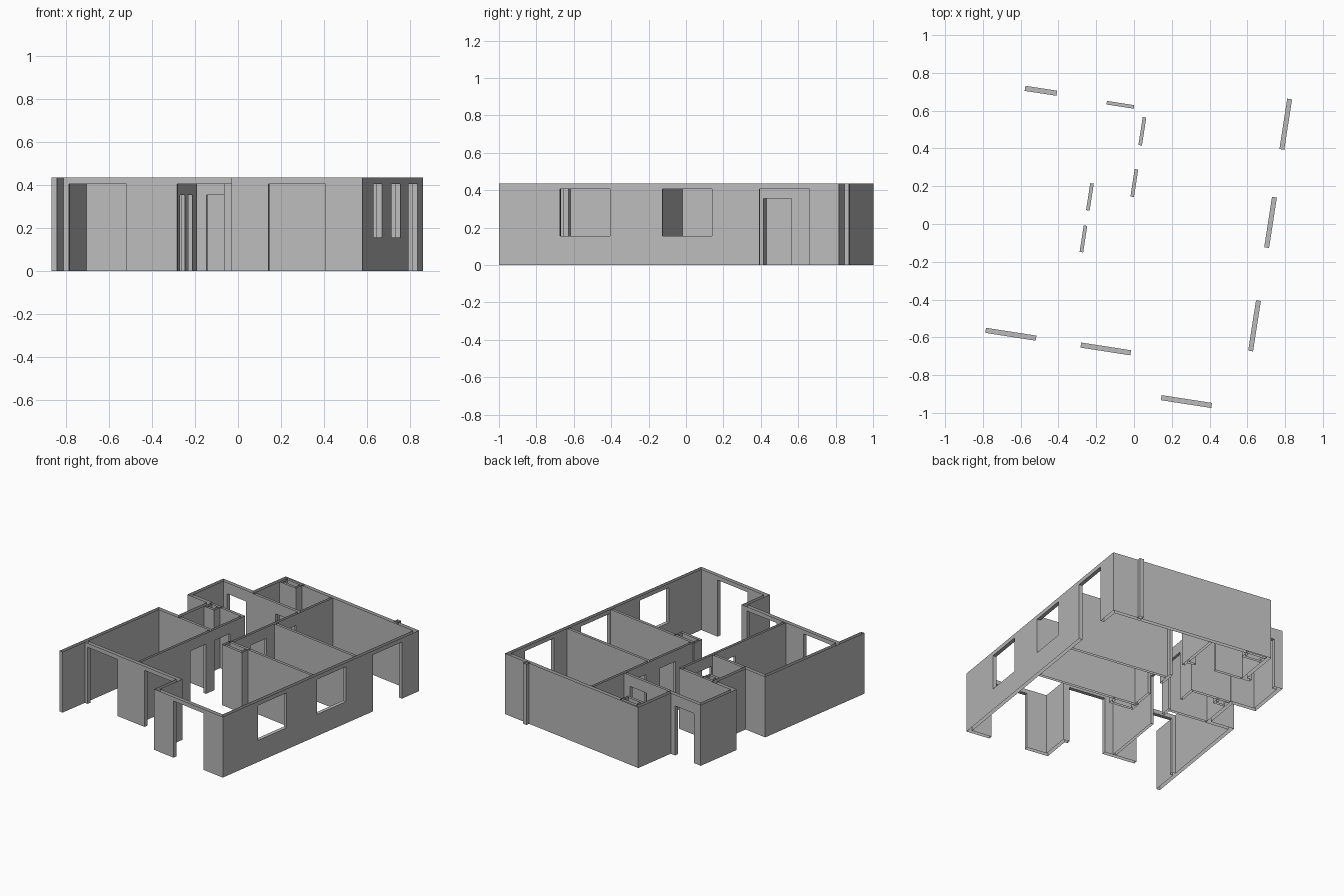
import bpy, bmesh, math
from itertools import product
from mathutils import Matrix

cube = bpy.data.objects.get("Cube")
if cube:
    bpy.data.objects.remove(cube, do_unlink=True)

TOP = 0.435      # wall height
HEAD = 0.405     # head of wide openings
SILL = 0.155     # window sill
DOOR = 0.355     # head of room doors
TURN = Matrix.Rotation(math.radians(-8.8), 4, 'Z')

plaster = bpy.data.materials.new("grey_plaster")
plaster.use_nodes = True
grey = (0.5, 0.5, 0.5, 1.0)
plaster.diffuse_color = grey
plaster.node_tree.nodes["Principled BSDF"].inputs["Base Color"].default_value = grey


def inside(point, box):
    return all(box[i] < point[i] < box[i + 3] for i in range(3))


def build(name, walls, openings=()):
    """Join wall rectangles, cut the openings, and leave top and bottom uncapped."""
    solids = [(a, b, 0, c, d, TOP) for a, b, c, d in walls]
    cuts = [(a, b, low, c, d, high) for a, b, c, d, low, high in openings]
    grid = [sorted({box[k] for box in solids + cuts for k in (i, i + 3)})
            for i in range(3)]

    # Mark which cells between the grid planes are wall
    filled = set()
    for cell in product(*(range(len(g) - 1) for g in grid)):
        mid = [(g[n] + g[n + 1]) / 2 for g, n in zip(grid, cell)]
        if any(inside(mid, s) for s in solids) and not any(inside(mid, c) for c in cuts):
            filled.add(cell)

    # Skin the marked cells
    bm = bmesh.new()
    verts = {}

    def vert(key):
        if key not in verts:
            verts[key] = bm.verts.new([grid[i][key[i]] for i in range(3)])
        return verts[key]

    for cell in filled:
        for axis, side in product(range(3), (0, 1)):
            near = list(cell)
            near[axis] += 1 if side else -1
            if tuple(near) in filled:
                continue
            if axis == 2 and not 0 <= near[2] < len(grid[2]) - 1:
                continue
            ring = []
            for p, q in ((0, 0), (1, 0), (1, 1), (0, 1)):
                key = list(cell)
                key[axis] += side
                key[(axis + 1) % 3] += p
                key[(axis + 2) % 3] += q
                ring.append(vert(tuple(key)))
            bm.faces.new(ring if side else ring[::-1])
    bmesh.ops.dissolve_limit(bm, angle_limit=0.01, verts=bm.verts[:], edges=bm.edges[:])
    bm.transform(TURN)
    mesh = bpy.data.meshes.new(name)
    bm.to_mesh(mesh)
    bm.free()
    mesh.materials.append(plaster)
    obj = bpy.data.objects.new(name, mesh)
    bpy.context.collection.objects.link(obj)
    return obj


# Outer shell: (x0, y0, x1, y1) in the building's own axes
outer = [
    (0.70, -0.90, 0.726, 0.94),      # east
    (0.109, -0.90, 0.726, -0.873),   # front bay
    (0.109, -0.90, 0.135, -0.663),   # bay side
    (-0.741, -0.69, 0.135, -0.663),  # front
    (-0.741, -0.90, -0.715, 0.03),   # west
    (-0.741, 0.003, -0.54, 0.03),    # recess south
    (-0.565, 0.003, -0.54, 0.325),   # recess back
    (-0.741, 0.298, -0.54, 0.325),   # recess north
    (-0.741, 0.298, -0.715, 0.635),  # entry side
    (-0.741, 0.608, -0.445, 0.635),  # entry front
    (-0.472, 0.608, -0.445, 0.94),   # north block side
    (-0.472, 0.913, 0.726, 0.94),    # north
]
outer_openings = [
    (0.69, -0.57, 0.74, -0.30, SILL, HEAD),    # east windows
    (0.69, -0.016, 0.74, 0.254, SILL, HEAD),
    (0.69, 0.51, 0.74, 0.78, 0, HEAD),         # east balcony door
    (0.283, -0.91, 0.553, -0.86, 0, HEAD),     # front openings
    (-0.18, -0.70, 0.087, -0.65, 0, HEAD),
    (-0.69, -0.70, -0.42, -0.65, 0, HEAD),
    (-0.68, 0.60, -0.51, 0.64, 0, DOOR),       # entry door
]
build("outer_walls", outer, outer_openings)

# Inner partitions with their doors
inner = [
    (-0.262, -0.663, -0.243, 0.32),  # west corridor
    (-0.041, -0.04, -0.022, 0.913),  # east corridor
    (-0.041, -0.04, 0.70, -0.021),   # between front and middle rooms
    (-0.041, 0.365, 0.70, 0.384),    # between middle and back rooms
    (-0.54, 0.005, -0.243, 0.024),   # washroom south
    (-0.54, 0.301, -0.243, 0.32),    # washroom north
    (-0.445, 0.603, -0.022, 0.622),  # bathroom front
]
inner_openings = [
    (-0.27, -0.19, -0.235, -0.048, 0, DOOR),
    (-0.27, 0.034, -0.235, 0.178, 0, DOOR),
    (-0.05, 0.141, -0.015, 0.288, 0, DOOR),
    (-0.05, 0.417, -0.015, 0.567, 0, DOOR),
    (-0.241, 0.595, -0.095, 0.63, 0, DOOR),
]
build("inner_partitions", inner, inner_openings)


def shaft(name, x0, y0, x1, y1, t=0.018):
    """Hollow service duct."""
    build(name, [(x0, y0, x1, y0 + t), (x0, y1 - t, x1, y1),
                 (x0, y0, x0 + t, y1), (x1 - t, y0, x1, y1)])


shaft("living_room_shaft", -0.05, -0.10, 0.13, -0.022)
shaft("washroom_shaft", -0.541, 0.245, -0.45, 0.319)
shaft("bathroom_shaft", -0.446, 0.855, -0.30, 0.93)

# Pier on the outside of the north wall
build("north_pier", [(0.51, 0.93, 0.54, 0.965)])
